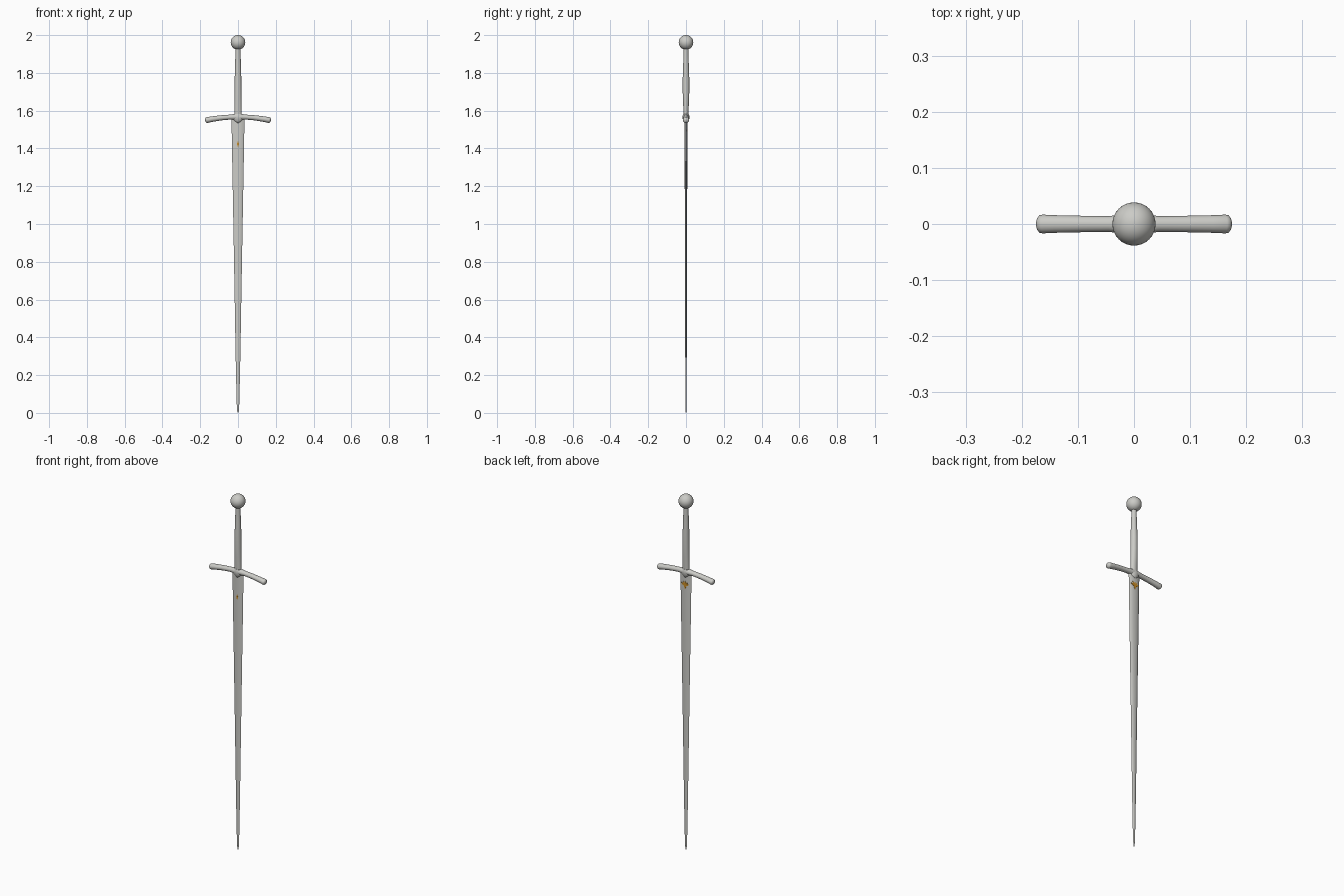
import bpy, bmesh, math
from mathutils import Vector

if "Cube" in bpy.data.objects:
    bpy.data.objects.remove(bpy.data.objects["Cube"])


def material(name, rgb):
    m = bpy.data.materials.new(name)
    m.diffuse_color = (*rgb, 1)
    m.use_nodes = True
    m.node_tree.nodes["Principled BSDF"].inputs["Base Color"].default_value = m.diffuse_color
    return m


STEEL = material("pale steel", (0.6, 0.6, 0.57))
GOLD = material("amber gold inlay", (0.6, 0.27, 0.02))


def finish(name, bm, mat, angle=30):
    bmesh.ops.recalc_face_normals(bm, faces=bm.faces)
    mesh = bpy.data.meshes.new(name)
    bm.to_mesh(mesh)
    bm.free()
    ob = bpy.data.objects.new(name, mesh)
    bpy.context.collection.objects.link(ob)
    mesh.materials.append(mat)
    bpy.ops.object.select_all(action='DESELECT')
    ob.select_set(True)
    bpy.context.view_layer.objects.active = ob
    bpy.ops.object.shade_smooth_by_angle(angle=math.radians(angle))
    return ob


def loft(name, rings, mat, angle=30):
    """Skin equal-sized closed rings and cap both ends."""
    bm = bmesh.new()
    vs = [[bm.verts.new(p) for p in r] for r in rings]
    n = len(vs[0])
    for a, b in zip(vs, vs[1:]):
        for i in range(n):
            j = (i + 1) % n
            bm.faces.new((a[i], a[j], b[j], b[i]))
    bm.faces.new(vs[0])
    bm.faces.new(vs[-1])
    return finish(name, bm, mat, angle)


def ellipse(rx, ry, n=24):
    return [(rx * math.cos(2 * math.pi * i / n), ry * math.sin(2 * math.pi * i / n)) for i in range(n)]


# Blade: thin lens section, tapering evenly to a narrow point
def blade_ring(z, w, t):
    side = [(1, 0), (0.72, 0.62), (0.36, 0.92), (0, 1), (-0.36, 0.92), (-0.72, 0.62)]
    pts = side + [(-x, -y) for x, y in side]
    return [(x * w, y * t, z) for x, y in pts]


BLADE = [(0, 0.001, 0.001), (0.008, 0.004, 0.002), (0.05, 0.007, 0.003), (0.3, 0.0125, 0.004),
         (0.6, 0.0175, 0.005), (1.0, 0.0245, 0.006), (1.3, 0.030, 0.007), (1.56, 0.0345, 0.008)]
loft("blade", [blade_ring(*s) for s in BLADE], STEEL, 40)

# Grip: oval handle swelling in the middle
GRIP = [(1.56, 0.019, 0.012), (1.60, 0.019, 0.013), (1.65, 0.019, 0.016), (1.70, 0.0185, 0.0175),
        (1.77, 0.0175, 0.0175), (1.84, 0.016, 0.015), (1.90, 0.0135, 0.013), (1.935, 0.013, 0.013)]
loft("grip", [[(x, y, z) for x, y in ellipse(rx, ry)] for z, rx, ry in GRIP], STEEL, 60)

# Crossguard: round bar drooping towards both ends, domed tips
ARMS = [(0, 0.0165), (0.02, 0.0155), (0.045, 0.013), (0.09, 0.0135), (0.14, 0.0145), (0.163, 0.0155),
        (0.168, 0.0145), (0.172, 0.010), (0.174, 0.004)]
rings = []
for x, r in [(-x, r) for x, r in reversed(ARMS[1:])] + ARMS:
    centre = Vector((x, 0, 1.567 - 0.62 * x * x))
    slope = Vector((1, 0, -1.24 * x)).normalized()
    up = Vector((-slope.z, 0, slope.x))
    rings.append([centre + up * a + Vector((0, b, 0)) for a, b in ellipse(r, r * 1.08)])
loft("crossguard", rings, STEEL, 50)

# Rain guard: small swelling where the bar wraps the blade
COLLAR = [(1.536, 0.008, 0.009), (1.545, 0.020, 0.014), (1.56, 0.030, 0.018), (1.572, 0.027, 0.018),
          (1.582, 0.020, 0.014)]
loft("guard_collar", [[(x, y, z) for x, y in ellipse(rx, ry)] for z, rx, ry in COLLAR], STEEL, 60)

# Pommel: ball
bm = bmesh.new()
bmesh.ops.create_uvsphere(bm, u_segments=32, v_segments=20, radius=0.0385)
bmesh.ops.translate(bm, verts=bm.verts, vec=(0, 0, 1.9615))
finish("pommel", bm, STEEL, 60)


# Inlays: thin plates sitting on the blade faces
def plate(name, outline, side, depth=0.0085):
    loft(name, [[(x, side * y, z) for x, z in outline] for y in (depth - 0.004, depth)], GOLD)


def diamond(cx, cz, w, h, turn=0):
    c, s = math.cos(turn), math.sin(turn)
    return [(cx + x * c - z * s, cz + x * s + z * c) for x, z in ((0, -h), (w, 0), (0, h), (-w, 0))]


plate("front_inlay", diamond(0, 1.424, 0.006, 0.016), -1, 0.0078)
plate("back_inlay_stem", diamond(0, 1.488, 0.008, 0.020), 1)
for k, turn in enumerate((-1.1, -0.55, 0, 0.55, 1.1)):
    plate(f"back_inlay_petal_{k + 1}",
          diamond(-0.014 * math.sin(turn), 1.488 + 0.014 * math.cos(turn), 0.0055, 0.014, turn), 1)
